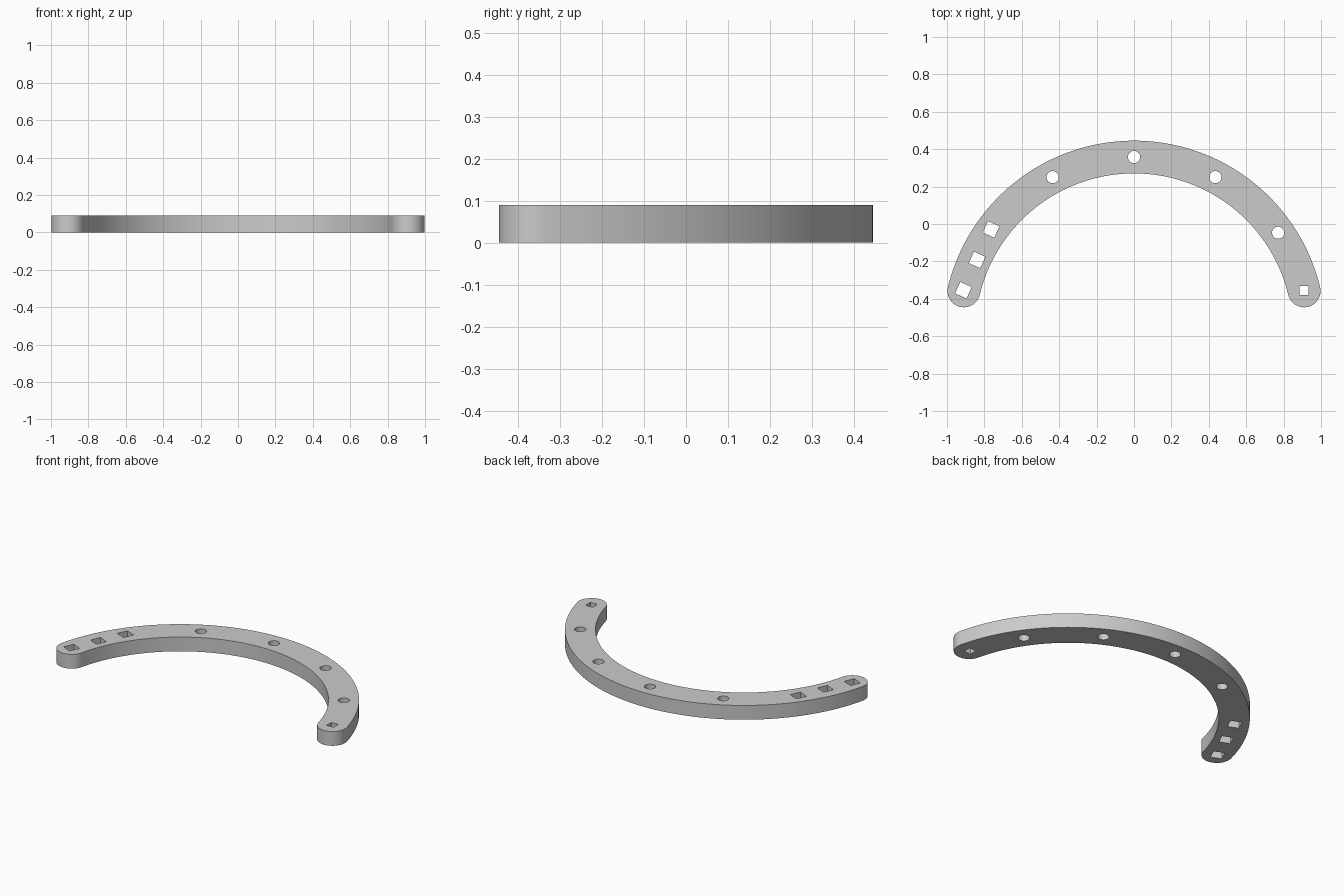
import bpy, bmesh
from math import sin, cos, pi, radians
from mathutils import Matrix, Vector

cube = bpy.data.objects.get("Cube")
if cube:
    bpy.data.objects.remove(cube, do_unlink=True)

HEIGHT = 0.09
RADIUS = 0.936          # centre line of the arc
HALF = 0.0875           # half the band width
CENTRE = Vector((0, -0.578))
END = radians(13.6)     # angle of the end caps

grey = bpy.data.materials.new("light grey")
grey.use_nodes = True
colour = (0.6, 0.6, 0.6, 1)
grey.diffuse_color = colour
grey.node_tree.nodes["Principled BSDF"].inputs["Base Color"].default_value = colour


def polar(angle, radius, centre=CENTRE):
    return centre + Vector((cos(angle), sin(angle))) * radius


def sweep(start, stop, steps, radius, centre=CENTRE):
    return [polar(start + (stop - start) * i / steps, radius, centre)
            for i in range(steps + 1)]


def prism(name, outline, z0, z1):
    """Extrude a closed flat outline from z0 to z1."""
    bm = bmesh.new()
    face = bm.faces.new([bm.verts.new((p.x, p.y, z0)) for p in outline])
    top = bmesh.ops.extrude_face_region(bm, geom=[face])["geom"]
    bmesh.ops.translate(bm, vec=(0, 0, z1 - z0),
                        verts=[v for v in top if isinstance(v, bmesh.types.BMVert)])
    bmesh.ops.recalc_face_normals(bm, faces=bm.faces)
    mesh = bpy.data.meshes.new(name)
    bm.to_mesh(mesh)
    bm.free()
    mesh.materials.append(grey)
    obj = bpy.data.objects.new(name, mesh)
    bpy.context.collection.objects.link(obj)
    return obj


# Curved band with rounded ends
left_end = pi - END
outline = sweep(END, left_end, 96, RADIUS + HALF)
outline += sweep(left_end, left_end + pi, 24, HALF, polar(left_end, RADIUS))[1:-1]
outline += sweep(left_end, END, 96, RADIUS - HALF)
outline += sweep(END + pi, END + 2 * pi, 24, HALF, polar(END, RADIUS))[1:-1]
band = prism("curved_band", outline, 0, HEIGHT)

cutters = []


def cut(name, outline):
    cutters.append(prism(name, outline, -HEIGHT, 2 * HEIGHT))


def square(x, y, side, turn):
    return [polar(turn + pi / 4 + pi / 2 * i, side / 2 ** 0.5, Vector((x, y)))
            for i in range(4)]


# Round holes along the centre line
for degrees in (34.6, 62.3, 90, 117.7):
    cut("round_hole_cutter",
        sweep(0, 2 * pi, 32, 0.0325, polar(radians(degrees), RADIUS))[:-1])

# Three tilted square holes at one end, a small one at the other
for x, y in ((-0.912, -0.354), (-0.839, -0.192), (-0.764, -0.029)):
    cut("square_hole_cutter", square(x, y, 0.067, radians(-24)))
cut("small_square_hole_cutter", square(0.908, -0.355, 0.048, 0))

for cutter in cutters:
    cutter.hide_render = True
    mod = band.modifiers.new("hole", "BOOLEAN")
    mod.operation = "DIFFERENCE"
    mod.solver = "EXACT"
    mod.object = cutter

# Apply the holes, drop the cutters, smooth the curved walls
bpy.ops.object.select_all(action="DESELECT")
band.select_set(True)
bpy.context.view_layer.objects.active = band
for mod in list(band.modifiers):
    bpy.ops.object.modifier_apply(modifier=mod.name)
for cutter in cutters:
    bpy.data.objects.remove(cutter, do_unlink=True)
bpy.ops.object.shade_smooth_by_angle(angle=radians(30))
